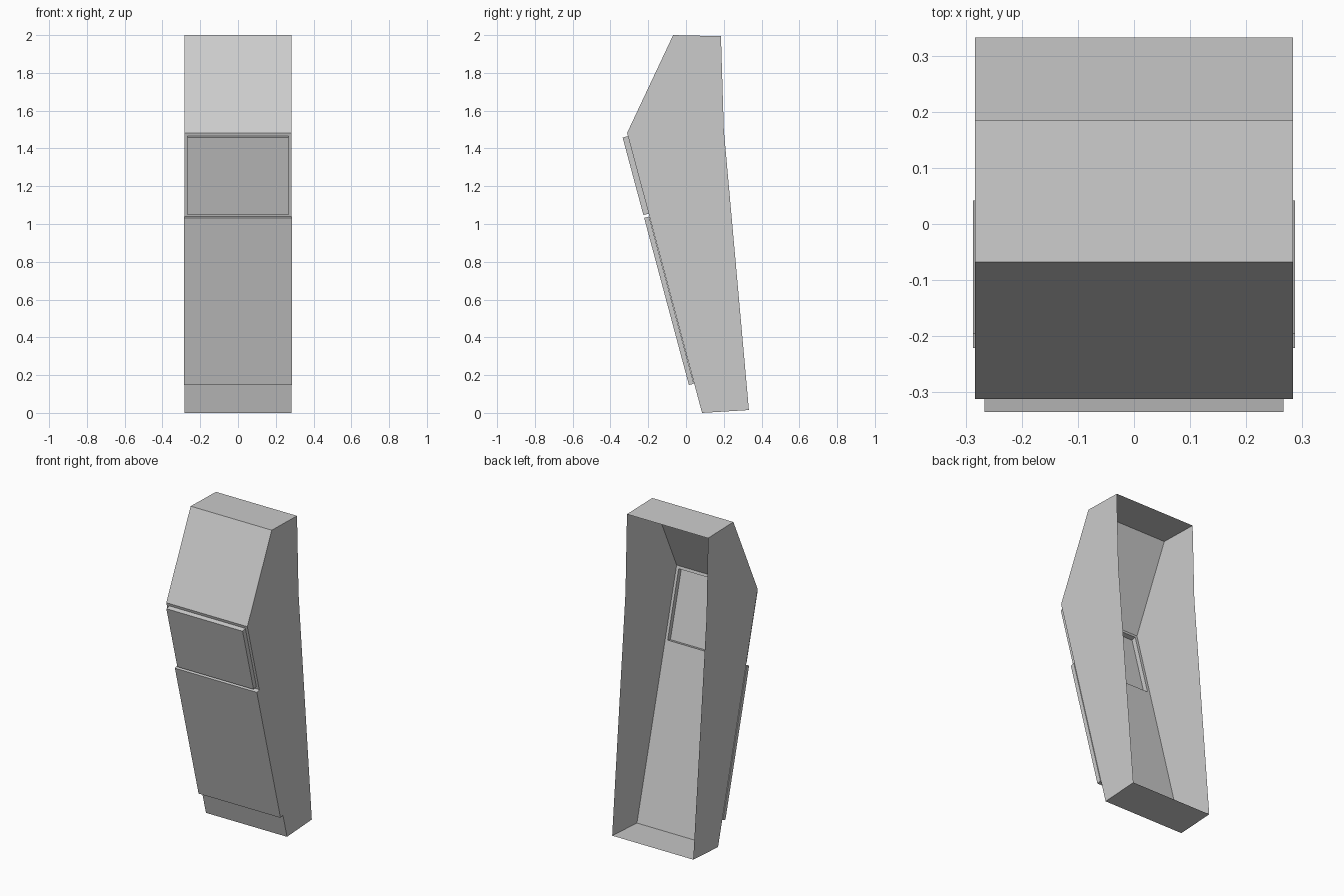
import bpy
import bmesh
from mathutils import Vector

if "Cube" in bpy.data.objects:
    bpy.data.objects.remove(bpy.data.objects["Cube"], do_unlink=True)

GREY = (0.6, 0.6, 0.6, 1.0)
mat = bpy.data.materials.new("plain_grey")
mat.use_nodes = True
mat.diffuse_color = GREY
mat.node_tree.nodes["Principled BSDF"].inputs["Base Color"].default_value = GREY

HALF = 0.284                       # half width of the casing
TOE = Vector((0, 0.085, 0))        # bottom end of the sloping front
BROW = Vector((0, -0.312, 1.482))  # top end of the sloping front
SLOPE = (BROW - TOE).normalized()
OUT = Vector((0, -SLOPE.z, SLOPE.y))  # outward normal of the front


def on_front(x, z, lift=0.0):
    """Point on the sloping front at height z, lifted outward."""
    p = TOE.lerp(BROW, z / BROW.z) + OUT * lift
    return Vector((x, p.y, p.z))


def front_rect(half, low, high, lift=0.0):
    return [on_front(-half, low, lift), on_front(half, low, lift),
            on_front(half, high, lift), on_front(-half, high, lift)]


def finish(name, bm):
    mesh = bpy.data.meshes.new(name)
    bm.to_mesh(mesh)
    bm.free()
    mesh.materials.append(mat)
    obj = bpy.data.objects.new(name, mesh)
    bpy.context.collection.objects.link(obj)
    return obj


def ring_faces(bm, outer, inner):
    """Quads joining two four-sided loops."""
    for i in range(4):
        j = (i + 1) % 4
        bm.faces.new((outer[i], outer[j], inner[j], inner[i]))


def raised_panel(name, half, low, high, base, lift, closed):
    """Plate standing off the sloping front, optionally closed behind."""
    bm = bmesh.new()
    back = [bm.verts.new(p) for p in front_rect(half, low, high, base)]
    face = [bm.verts.new(p) for p in front_rect(half, low, high, lift)]
    ring_faces(bm, back, face)
    bm.faces.new(face)
    if closed:
        bm.faces.new(back[::-1])
    return finish(name, bm)


# Casing: thin shell, open at the back, with a window in the front
WINDOW = (0.267, 1.055, 1.465)
profile = [(TOE.y, TOE.z), (0.333, 0.015), (0.2, 1.5),
           (0.185, 1.994), (-0.068, 2.0), (BROW.y, BROW.z)]
bm = bmesh.new()
left = [bm.verts.new((HALF, y, z)) for y, z in profile]
right = [bm.verts.new((-HALF, y, z)) for y, z in profile]
bm.faces.new(left)
bm.faces.new(right[::-1])
for i in (0, 3, 4):                # floor, roof and upper front
    bm.faces.new((left[i], right[i], right[i + 1], left[i + 1]))
window = [bm.verts.new(p) for p in front_rect(*WINDOW)]
ring_faces(bm, [right[0], left[0], left[5], right[5]], window)
finish("casing", bm)

# Upper panel is a hollow box pushed out of the window
raised_panel("upper_panel", *WINDOW, 0.0, 0.029, False)

# Lower panel is a solid plate, slightly wider than the casing
raised_panel("lower_panel", 0.287, 0.155, 1.04, 0.002, 0.029, True)
